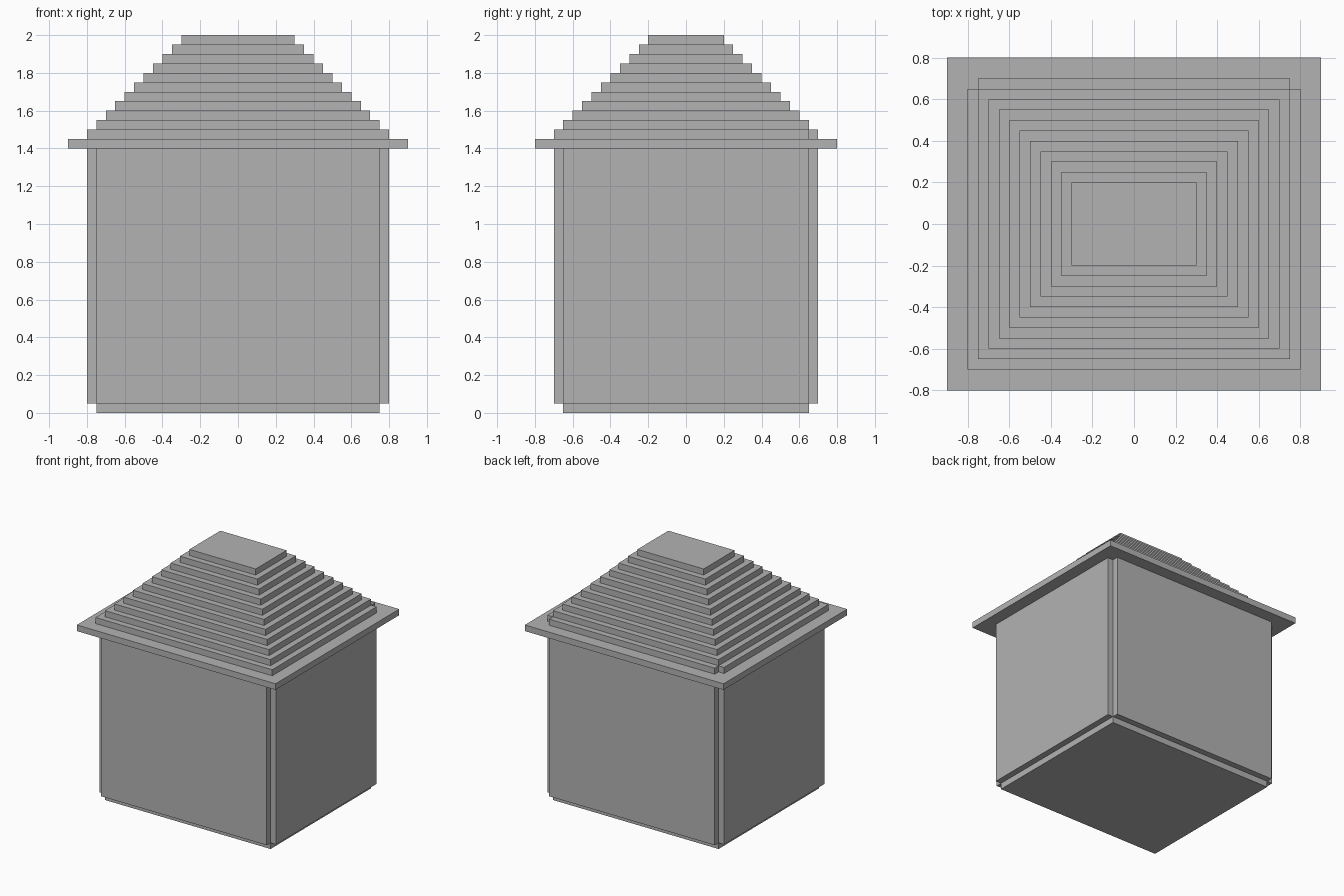
import bpy
import bmesh

cube = bpy.data.objects.get("Cube")
if cube:
    bpy.data.objects.remove(cube, do_unlink=True)

grey = bpy.data.materials.new("plain_grey")
grey.use_nodes = True
colour = (0.45, 0.45, 0.45, 1)
grey.diffuse_color = colour
grey.node_tree.nodes["Principled BSDF"].inputs["Base Color"].default_value = colour

STEP = 0.05          # thickness of every board
HALF_X, HALF_Y = 0.75, 0.65   # half size of the floor
EAVES = 1.4


def prism(name, outline, bottom, top):
    """Extrude a flat outline from bottom to top."""
    bm = bmesh.new()
    base = bm.faces.new([bm.verts.new((x, y, bottom)) for x, y in outline])
    grown = bmesh.ops.extrude_face_region(bm, geom=[base])["geom"]
    for v in grown:
        if isinstance(v, bmesh.types.BMVert):
            v.co.z = top
    bmesh.ops.recalc_face_normals(bm, faces=bm.faces)
    mesh = bpy.data.meshes.new(name)
    bm.to_mesh(mesh)
    bm.free()
    mesh.materials.append(grey)
    obj = bpy.data.objects.new(name, mesh)
    bpy.context.collection.objects.link(obj)
    return obj


def slab(name, x0, x1, y0, y1, bottom, top):
    return prism(name, [(x0, y0), (x1, y0), (x1, y1), (x0, y1)], bottom, top)


# Floor
slab("floor", -HALF_X, HALF_X, -HALF_Y, HALF_Y, 0, STEP)

# Walls stand outside the floor edge, leaving open notches at the corners
outer_x, outer_y = HALF_X + STEP, HALF_Y + STEP
slab("front_wall", -HALF_X, HALF_X, -outer_y, -HALF_Y, STEP, EAVES)
slab("back_wall", -HALF_X, HALF_X, HALF_Y, outer_y, STEP, EAVES)
slab("left_wall", HALF_X, outer_x, -HALF_Y, HALF_Y, STEP, EAVES)
slab("right_wall", -outer_x, -HALF_X, -HALF_Y, HALF_Y, STEP, EAVES)

# Overhanging eaves board
slab("eaves", -0.9, 0.9, -0.8, 0.8, EAVES, EAVES + STEP)

# Lowest roof step, notched at its two back corners
prism("roof_base_step",
      [(-outer_x, -outer_y), (outer_x, -outer_y), (outer_x, HALF_Y),
       (HALF_X, HALF_Y), (HALF_X, outer_y), (-HALF_X, outer_y),
       (-HALF_X, HALF_Y), (-outer_x, HALF_Y)],
      EAVES + STEP, EAVES + 2 * STEP)

# Shrinking roof steps up to the flat top
for i in range(10):
    x, y = HALF_X - i * STEP, HALF_Y - i * STEP
    z = EAVES + (i + 2) * STEP
    slab(f"roof_step_{i + 1}", -x, x, -y, y, z, z + STEP)
